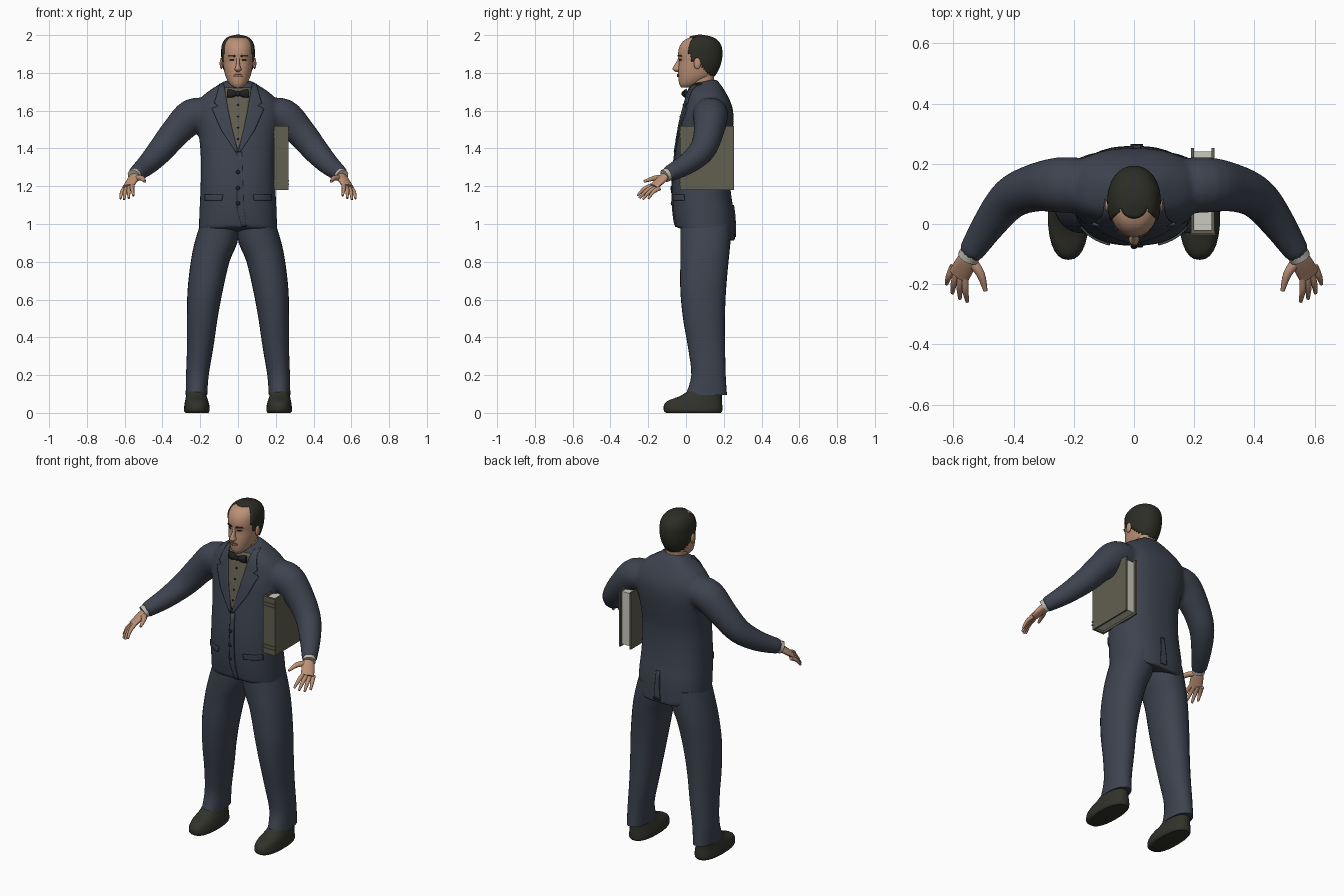
import bpy, bmesh, math
from mathutils import Vector
from mathutils.bvhtree import BVHTree

cube = bpy.data.objects.get("Cube")
if cube:
    bpy.data.objects.remove(cube, do_unlink=True)


def material(name, r, g, b):
    m = bpy.data.materials.new(name)
    m.use_nodes = True
    m.diffuse_color = (r, g, b, 1)
    m.node_tree.nodes["Principled BSDF"].inputs["Base Color"].default_value = (r, g, b, 1)
    return m


SUIT = material("navy suit", .047, .056, .078)
SKIN = material("skin", .5, .28, .18)
HAIR = material("dark hair", .026, .026, .019)
SHOE = material("dark shoe", .032, .032, .024)
VEST = material("olive waistcoat", .12, .11, .078)
BOOK = material("book cover", .12, .115, .08)
PAGE = material("page paper", .6, .59, .52)
SHIRT = material("shirt white", .5, .48, .42)
BLACK = material("black cloth", .015, .015, .017)
LIPS = material("lips", .3, .13, .09)


def finish(name, bm, mat, mirror=False, solid=0):
    bmesh.ops.recalc_face_normals(bm, faces=bm.faces)
    me = bpy.data.meshes.new(name)
    bm.to_mesh(me)
    bm.free()
    me.materials.append(mat)
    ob = bpy.data.objects.new(name, me)
    bpy.context.collection.objects.link(ob)
    if solid:
        s = ob.modifiers.new("thickness", "SOLIDIFY")
        s.thickness, s.offset = solid, 0
    if mirror:
        ob.modifiers.new("mirror", "MIRROR")
    bpy.ops.object.select_all(action="DESELECT")
    bpy.context.view_layer.objects.active = ob
    ob.select_set(True)
    bpy.ops.object.shade_smooth_by_angle(angle=math.radians(45))
    return ob


def catmull(rows, steps=4):
    """Smooth control rows into a denser list."""
    out = []
    for i in range(len(rows) - 1):
        quad = rows[max(i - 1, 0)], rows[i], rows[i + 1], rows[min(i + 2, len(rows) - 1)]
        for k in range(steps):
            t = k / steps
            out.append([b + t / 2 * (c - a + t * (2 * a - 5 * b + 4 * c - d + t * (3 * (b - c) + d - a)))
                        for a, b, c, d in zip(*quad)])
    return out + [list(rows[-1])]


def skin_rings(bm, rings):
    loops = [[bm.verts.new(p) for p in ring] for ring in rings]
    for lo, hi in zip(loops, loops[1:]):
        for i in range(len(lo)):
            j = (i + 1) % len(lo)
            bm.faces.new((lo[i], lo[j], hi[j], hi[i]))
    bm.faces.new(loops[0][::-1])
    bm.faces.new(loops[-1])


def circle(n, power):
    for i in range(n):
        a = math.tau * i / n
        c, s = math.cos(a), math.sin(a)
        yield math.copysign(abs(c) ** (2 / power), c), math.copysign(abs(s) ** (2 / power), s)


def stack(bm, rows, n=32, power=2.3):
    """Horizontal sections: z, x min, x max, y min, y max, drop towards the back."""
    skin_rings(bm, [[((x0 + x1 + u * (x1 - x0)) / 2, (y0 + y1 + v * (y1 - y0)) / 2, z - v * drop)
                     for u, v in circle(n, power)] for z, x0, x1, y0, y1, drop in catmull(rows)])


def sym(z, half, y0, y1, drop=0):
    return z, -half, half, y0, y1, drop


def tube(bm, rows, side, n=16, flip=1):
    """Sections along a path: x, y, z, radius along side, other radius."""
    rows = catmull(rows)
    pts = [Vector((r[0] * flip, r[1], r[2])) for r in rows]
    side = Vector((side[0] * flip, side[1], side[2]))
    rings = []
    for i, r in enumerate(rows):
        t = (pts[min(i + 1, len(pts) - 1)] - pts[max(i - 1, 0)]).normalized()
        s = (side - t * side.dot(t)).normalized()
        b = t.cross(s)
        rings.append([pts[i] + s * r[3] * u + b * r[4] * v for u, v in circle(n, 2)])
    skin_rings(bm, rings)


def solid_of(ob):
    return BVHTree.FromObject(ob, bpy.context.evaluated_depsgraph_get())


def panel(name, tree, rows, mat, off=.003, mirror=False, back=False, thick=.007):
    """Thin plate that hugs a body; rows give z, x from, x to."""
    bm = bmesh.new()
    d = -1 if back else 1
    grid = []
    for i in range(len(rows) - 1):
        last = i == len(rows) - 2
        for k in range(6 + last):
            z, a, b = [p + (q - p) * k / 6 for p, q in zip(rows[i], rows[i + 1])]
            line = []
            for j in range(9):
                x = a + (b - a) * j / 8
                hit = tree.ray_cast(Vector((x, -2 * d, z)), Vector((0, d, 0)))[0]
                line.append(bm.verts.new((x, (hit.y if hit else .05) - off * d, z)))
            grid.append(line)
    for lo, hi in zip(grid, grid[1:]):
        for j in range(8):
            bm.faces.new((lo[j], lo[j + 1], hi[j + 1], hi[j]))
    return finish(name, bm, mat, mirror, thick)


def box(name, x0, x1, y0, y1, z0, z1, mat):
    bm = bmesh.new()
    bmesh.ops.create_cube(bm, size=1)
    for v in bm.verts:
        v.co = ((x0 + x1) / 2 + v.co.x * (x1 - x0), (y0 + y1) / 2 + v.co.y * (y1 - y0),
                (z0 + z1) / 2 + v.co.z * (z1 - z0))
    return finish(name, bm, mat)


def ball(name, at, size, mat, mirror=False):
    bm = bmesh.new()
    bmesh.ops.create_uvsphere(bm, u_segments=16, v_segments=10, radius=1)
    for v in bm.verts:
        v.co = [c + p * s for c, p, s in zip(at, v.co, size)]
    return finish(name, bm, mat, mirror)


# Jacket: body and sleeves fused into one cloth surface
bm = bmesh.new()
stack(bm, [sym(.945, .207, -.055, .26, .037), sym(1.05, .205, -.066, .256, .01), sym(1.15, .2, -.072, .24),
           sym(1.25, .197, -.07, .23), sym(1.35, .197, -.06, .23), sym(1.45, .205, -.045, .243),
           sym(1.55, .222, -.028, .252), sym(1.62, .222, -.01, .245), sym(1.68, .185, .005, .22),
           sym(1.73, .115, .02, .185, -.006), sym(1.755, .07, .03, .16, -.012)], 48, 2.4)
for flip in (1, -1):
    tube(bm, [(.15, .125, 1.58, .08, .09), (.24, .13, 1.572, .093, .093), (.33, .12, 1.487, .08, .08),
              (.41, .085, 1.39, .07, .07), (.48, 0, 1.315, .057, .057), (.545, -.1, 1.262, .042, .042)],
         (0, 0, 1), 20, flip)
jacket = finish("jacket", bm, SUIT)
remesh = jacket.modifiers.new("fuse", "REMESH")
remesh.mode, remesh.voxel_size, remesh.use_smooth_shade = "VOXEL", .011, True
relax = jacket.modifiers.new("relax", "SMOOTH")
relax.factor, relax.iterations = .5, 5
body = solid_of(jacket)

# Waistcoat, lapels and jacket details
panel("waistcoat", body, [(1.4, -.003, .003), (1.5, -.033, .033), (1.62, -.056, .056), (1.72, -.07, .07)], VEST, .001)
panel("lapels", body, [(1.38, 0, .012), (1.5, .03, .09), (1.61, .053, .138), (1.625, .055, .105),
                       (1.64, .058, .125), (1.74, .075, .095)], SUIT, .005, True, thick=.009)
panel("front_edge", body, [(.985, .02, .045), (1.08, -.004, .03), (1.38, -.006, .02)], SUIT)
panel("pocket_flaps", body, [(1.125, .085, .175), (1.155, .08, .175)], SUIT, .004, True)
panel("back_vent", body, [(.93, -.012, .03), (1.1, -.002, .02)], SUIT, back=True)
for i, z in enumerate((1.11, 1.19, 1.275, 1.45, 1.51, 1.57, 1.63)):
    r = .011 if i < 3 else .005
    y = body.ray_cast(Vector((0, -2, z)), Vector((0, 1, 0)))[0].y
    ball(f"button_{i + 1}", (0, y - .006, z), (r, .005, r), BLACK)

# Shirt collar, cuffs and bow tie
bm = bmesh.new()
stack(bm, [sym(1.69, .078, .01, .155, -.02), sym(1.72, .07, .014, .155, -.02), sym(1.745, .061, .02, .15, -.02)])
finish("shirt_collar", bm, SHIRT)
bm = bmesh.new()
tube(bm, [(.53, -.075, 1.275, .036, .036), (.552, -.113, 1.254, .036, .036)], (0, 0, 1))
finish("shirt_cuffs", bm, SHIRT, True)
bm = bmesh.new()
tube(bm, [(.004, -.008, 1.69, .01, .01), (.03, -.006, 1.69, .02, .013), (.056, 0, 1.692, .023, .01)], (0, 0, 1))
finish("bow_tie_wings", bm, BLACK, True)
ball("bow_tie_knot", (0, -.012, 1.69), (.014, .012, .014), BLACK)

# Trousers and shoes
bm = bmesh.new()
stack(bm, [(.095, .163, .277, -.002, .217, 0), (.2, .155, .275, .028, .21, 0), (.35, .13, .27, .01, .207, 0),
           (.5, .108, .27, -.016, .206, 0), (.65, .08, .267, -.03, .212, 0), (.8, .045, .25, -.03, .225, 0),
           (.9, .004, .23, -.03, .235, 0), (1, -.01, .2, -.03, .24, 0)], 28, 2.2)
finish("trousers", bm, SUIT, True)
bm = bmesh.new()
stack(bm, [(0, .158, .278, -.105, .185, 0), (.012, .15, .286, -.117, .192, 0), (.04, .152, .284, -.117, .192, 0),
           (.065, .158, .28, -.095, .19, 0), (.09, .166, .275, -.03, .19, 0), (.13, .175, .268, .03, .188, 0)], 28, 2.4)
finish("shoes", bm, SHOE, True)

# Hands: palm, four fingers and a thumb
bm = bmesh.new()
across = (.7, .7, 0)
tube(bm, [(.54, -.1, 1.262, .026, .02), (.558, -.13, 1.235, .035, .019), (.582, -.172, 1.197, .036, .014)], across)
for k, reach in enumerate((.92, 1, .98, .8)):
    t = k / 3
    root = Vector((.56 + .04 * t, -.18 + .04 * t, 1.205 - .015 * t))
    tip = root.lerp(Vector((.553 + .075 * t, -.264 + .05 * t, 1.145 - .025 * t)), reach)
    mid = root.lerp(tip, .5) + Vector((.003, -.003, .008))
    tube(bm, [(*root, .012, .012), (*mid, .011, .01), (*tip, .006, .006)], across, 10)
tube(bm, [(.543, -.12, 1.245, .018, .016), (.51, -.165, 1.243, .015, .013), (.493, -.222, 1.225, .007, .007)], across, 10)
finish("hands", bm, SKIN, True)

# Neck and head
bm = bmesh.new()
stack(bm, [sym(1.67, .058, .025, .145), sym(1.73, .055, .025, .145), sym(1.8, .055, .03, .15)])
finish("neck", bm, SKIN)
skull = [sym(1.722, .022, -.025, .03), sym(1.742, .045, -.036, .075), sym(1.78, .065, -.041, .14),
         sym(1.82, .075, -.041, .168), sym(1.86, .081, -.037, .182), sym(1.9, .083, -.042, .187),
         sym(1.94, .081, -.034, .182), sym(1.97, .068, -.012, .162), sym(1.987, .046, .02, .13),
         sym(1.996, .01, .065, .085)]
bm = bmesh.new()
stack(bm, skull, 48, 2.15)
head = finish("head", bm, SKIN)
face = solid_of(head)


# Hair: thickened shell over the skull, receding at the temples
def hairy(p):
    temple = max(0, 1 - abs(abs(p.x) - .045) / .03)
    edge = .018 + .03 * temple if p.z > 1.9 else .032
    if p.z < 1.86:
        edge = .045 + (1.86 - p.z) * 1.3
    return p.y > edge and p.z > 1.775


bm = bmesh.new()
stack(bm, skull, 48, 2.15)
bmesh.ops.delete(bm, geom=[f for f in bm.faces if not hairy(f.calc_center_median())], context="FACES")
finish("hair", bm, HAIR, solid=.012)

# Facial features
bm = bmesh.new()
stack(bm, [sym(1.806, .008, -.056, -.02), sym(1.818, .018, -.07, -.02), sym(1.835, .012, -.066, -.02),
           sym(1.865, .008, -.047, -.02), sym(1.885, .009, -.04, -.02)], 16)
finish("nose", bm, SKIN)
ball("ears", (.088, .06, 1.85), (.009, .019, .03), SKIN, True)
panel("eyebrows", face, [(1.886, .014, .052), (1.894, .016, .048)], HAIR, mirror=True)
panel("eyes", face, [(1.867, .02, .044), (1.873, .022, .042)], HAIR, .001, True, thick=.004)
panel("mouth", face, [(1.779, -.02, .02), (1.788, -.024, .024), (1.793, -.014, .014)], LIPS, .002)

# Book held under the left arm
box("book_front_cover", .258, .268, -.025, .253, 1.18, 1.52, BOOK)
box("book_back_cover", .19, .2, -.025, .253, 1.18, 1.52, BOOK)
box("book_spine", .19, .268, -.032, -.02, 1.18, 1.52, BOOK)
box("book_pages", .2, .258, -.02, .24, 1.192, 1.508, PAGE)
for i, z in enumerate((1.21, 1.23, 1.465, 1.485)):
    box(f"book_band_{i + 1}", .187, .271, -.036, -.022, z - .004, z + .004, BOOK)
